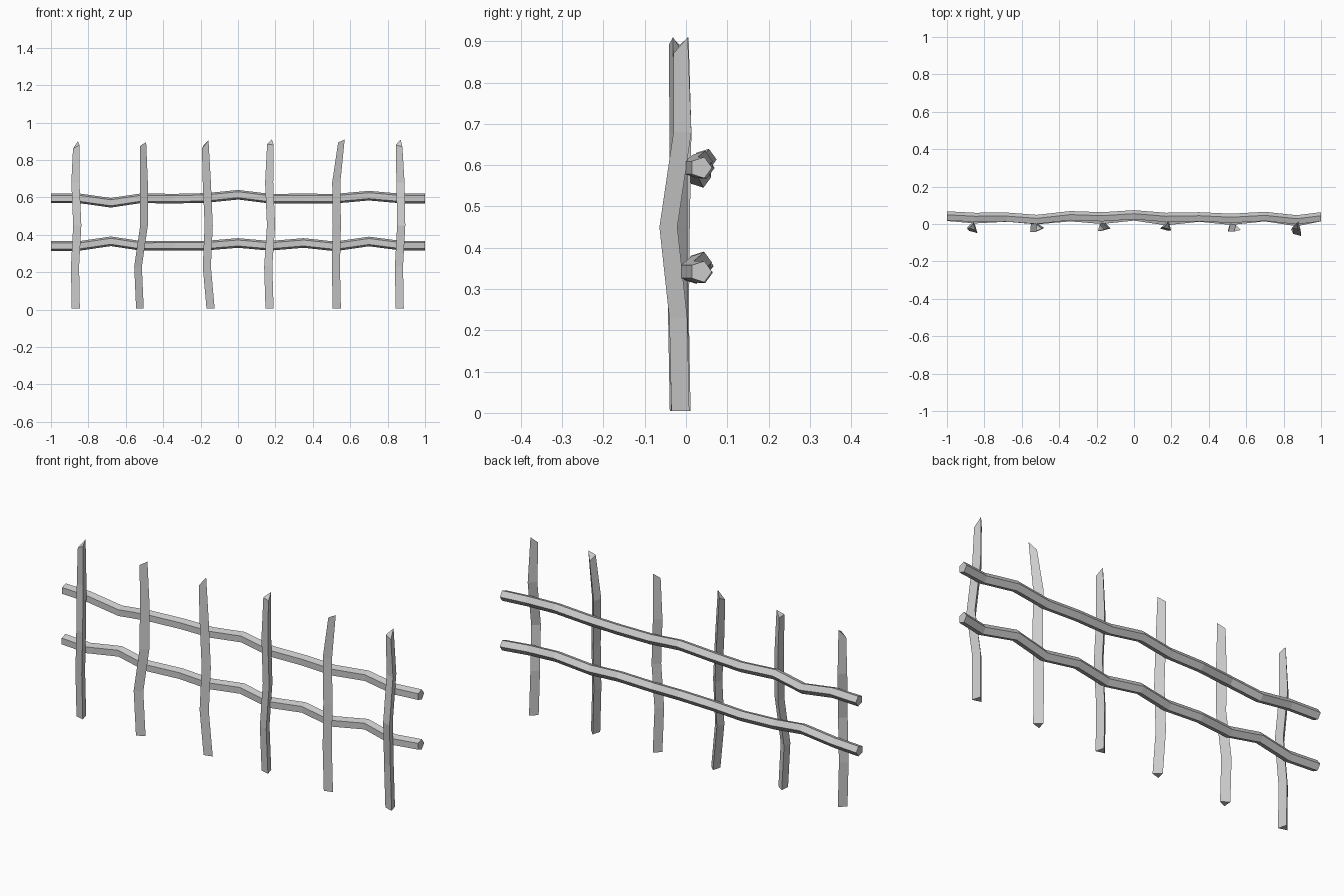
import bpy, bmesh
from math import cos, sin, radians


def loft(name, rings):
    """Skin a list of equal-length vertex rings and cap both ends."""
    bm = bmesh.new()
    loops = [[bm.verts.new(p) for p in ring] for ring in rings]
    n = len(loops[0])
    for a, b in zip(loops, loops[1:]):
        for i in range(n):
            j = (i + 1) % n
            bm.faces.new((a[i], a[j], b[j], b[i]))
    bm.faces.new(loops[0][::-1])
    bm.faces.new(loops[-1])
    bmesh.ops.recalc_face_normals(bm, faces=bm.faces)
    mesh = bpy.data.meshes.new(name)
    bm.to_mesh(mesh)
    bm.free()
    obj = bpy.data.objects.new(name, mesh)
    bpy.context.collection.objects.link(obj)


# Wavy five-sided rails: centre line stations along x
RAIL_X = (-1, -.85, -.68, -.52, -.34, -.17, 0, .17, .35, .52, .70, .87, 1)
RAILS = {
    "upper_rail": (
        (.041, .033, .034, .022, .042, .036, .047, .033, .036, .028, .038, .020, .036),
        (.595, .595, .571, .595, .593, .597, .614, .593, .594, .593, .609, .594, .594)),
    "lower_rail": (
        (.038, .025, .034, .020, .036, .022, .040, .015, .034, .017, .036, .010, .036),
        (.340, .340, .365, .341, .342, .342, .356, .341, .356, .338, .364, .342, .342)),
}
PENTAGON = [radians(72 * k) for k in range(5)]
for name, (ys, zs) in RAILS.items():
    loft(name, [[(x, y + .027 * cos(a), z + .027 * sin(a)) for a in PENTAGON]
                for x, y, z in zip(RAIL_X, ys, zs)])

# Crooked three-sided stakes: corner angle, x path, y path, corner heights at the tip
STAKE_Z = (0.005, .23, .45, .68)
STAKES = [
    (75, (-.864, -.868, -.856, -.866, -.862), (-.017, -.020, -.030, -.012, -.018), (.90, .86, .88)),
    (115, (-.530, -.540, -.508, -.508, -.512), (-.018, -.022, -.020, -.018, -.022), (.87, .875, .895)),
    (105, (-.150, -.170, -.160, -.170, -.178), (-.017, -.020, -.018, -.020, -.024), (.88, .86, .905)),
    (75, (.172, .165, .180, .170, .176), (-.014, -.018, -.016, -.012, -.014), (.91, .885, .88)),
    (105, (.525, .520, .525, .522, .550), (-.018, -.020, -.022, -.022, -.026), (.87, .893, .91)),
    (75, (.868, .864, .876, .872, .864), (-.017, -.022, -.046, -.012, -.016), (.91, .88, .87)),
]
for i, (rot, xs, ys, tips) in enumerate(STAKES, 1):
    corners = [radians(rot + 120 * k) for k in range(3)]
    rings = []
    for level in range(5):
        r = .021 if level == 4 else .026
        heights = tips if level == 4 else (STAKE_Z[level],) * 3
        rings.append([(xs[level] + r * cos(a), ys[level] + r * sin(a), h)
                      for a, h in zip(corners, heights)])
    loft(f"stake_{i}", rings)
